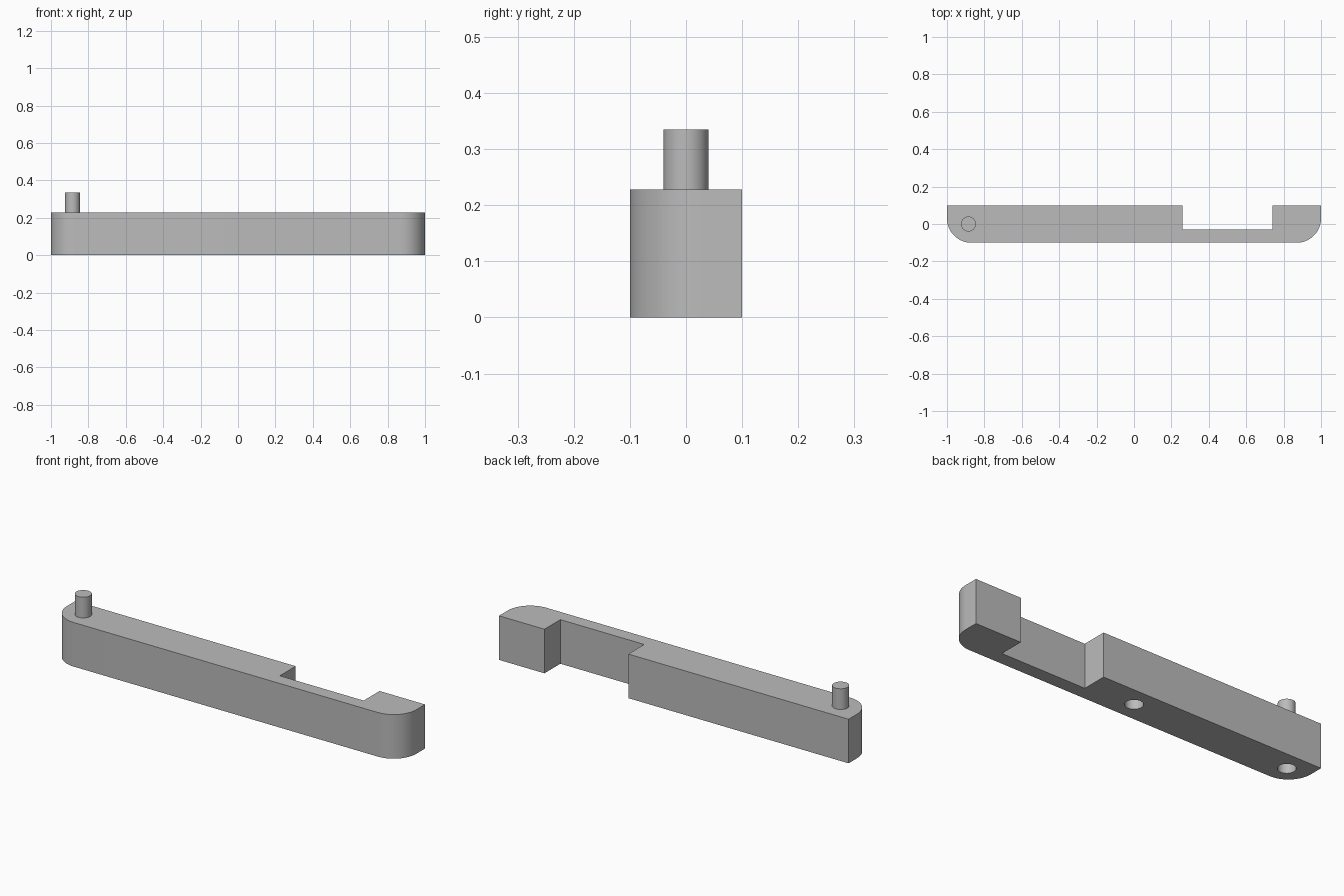
import bpy, bmesh
from math import cos, sin, pi

cube = bpy.data.objects.get("Cube")
if cube:
    bpy.data.objects.remove(cube, do_unlink=True)

HEIGHT, PEG_TOP = 0.228, 0.335
PEG_X, RADIUS = -0.885, 0.13

grey = bpy.data.materials.new("plain grey")
grey.use_nodes = True
colour = (0.5, 0.5, 0.5, 1)
grey.diffuse_color = colour
grey.node_tree.nodes["Principled BSDF"].inputs["Base Color"].default_value = colour


def prism(name, outline, z0, z1):
    """Extrude a closed outline upwards from z0 to z1."""
    bm = bmesh.new()
    base = bm.faces.new([bm.verts.new((x, y, z0)) for x, y in outline])
    top = bmesh.ops.extrude_face_region(bm, geom=[base])["geom"]
    verts = [v for v in top if isinstance(v, bmesh.types.BMVert)]
    bmesh.ops.translate(bm, vec=(0, 0, z1 - z0), verts=verts)
    bmesh.ops.recalc_face_normals(bm, faces=bm.faces)
    mesh = bpy.data.meshes.new(name)
    bm.to_mesh(mesh)
    bm.free()
    mesh.materials.append(grey)
    obj = bpy.data.objects.new(name, mesh)
    bpy.context.collection.objects.link(obj)
    return obj


def arc(cx, cy, r, start, end, steps):
    angles = [start + (end - start) * i / steps for i in range(steps + 1)]
    return [(cx + r * cos(a), cy + r * sin(a)) for a in angles]


def circle(cx, r):
    return arc(cx, 0, r, 0, 2 * pi, 48)[:-1]


# Bar with rounded front corners and a rectangular notch in the back
corner_x, corner_y = 1 - RADIUS, RADIUS - 0.1
outline = arc(-corner_x, corner_y, RADIUS, pi, 1.5 * pi, 16)
outline += arc(corner_x, corner_y, RADIUS, 1.5 * pi, 2 * pi, 16)
outline += [(1, 0.1), (0.74, 0.1), (0.74, -0.03), (0.26, -0.03), (0.26, 0.1), (-1, 0.1)]
bar = prism("bar", outline, 0, HEIGHT)

# Blind sockets in the underside
for name, x in (("end_socket_cutter", PEG_X), ("middle_socket_cutter", 0)):
    cutter = prism(name, circle(x, 0.042), -0.05, 0.12)
    cutter.hide_render = True
    cutter.hide_set(True)
    cut = bar.modifiers.new(name, "BOOLEAN")
    cut.operation = "DIFFERENCE"
    cut.solver = "EXACT"
    cut.object = cutter

# Upright locating peg
peg = prism("peg", circle(PEG_X, 0.04), HEIGHT - 0.01, PEG_TOP)

# Bake the cuts, then smooth the curved walls
bpy.context.view_layer.update()
evaluated = bar.evaluated_get(bpy.context.evaluated_depsgraph_get())
cut_mesh = bpy.data.meshes.new_from_object(evaluated)
bar.modifiers.clear()
bar.data = cut_mesh
for name in ("end_socket_cutter", "middle_socket_cutter"):
    bpy.data.objects.remove(bpy.data.objects[name], do_unlink=True)
for obj in (bar, peg):
    bpy.ops.object.select_all(action="DESELECT")
    obj.select_set(True)
    bpy.context.view_layer.objects.active = obj
    bpy.ops.object.shade_smooth_by_angle(angle=pi / 6)
